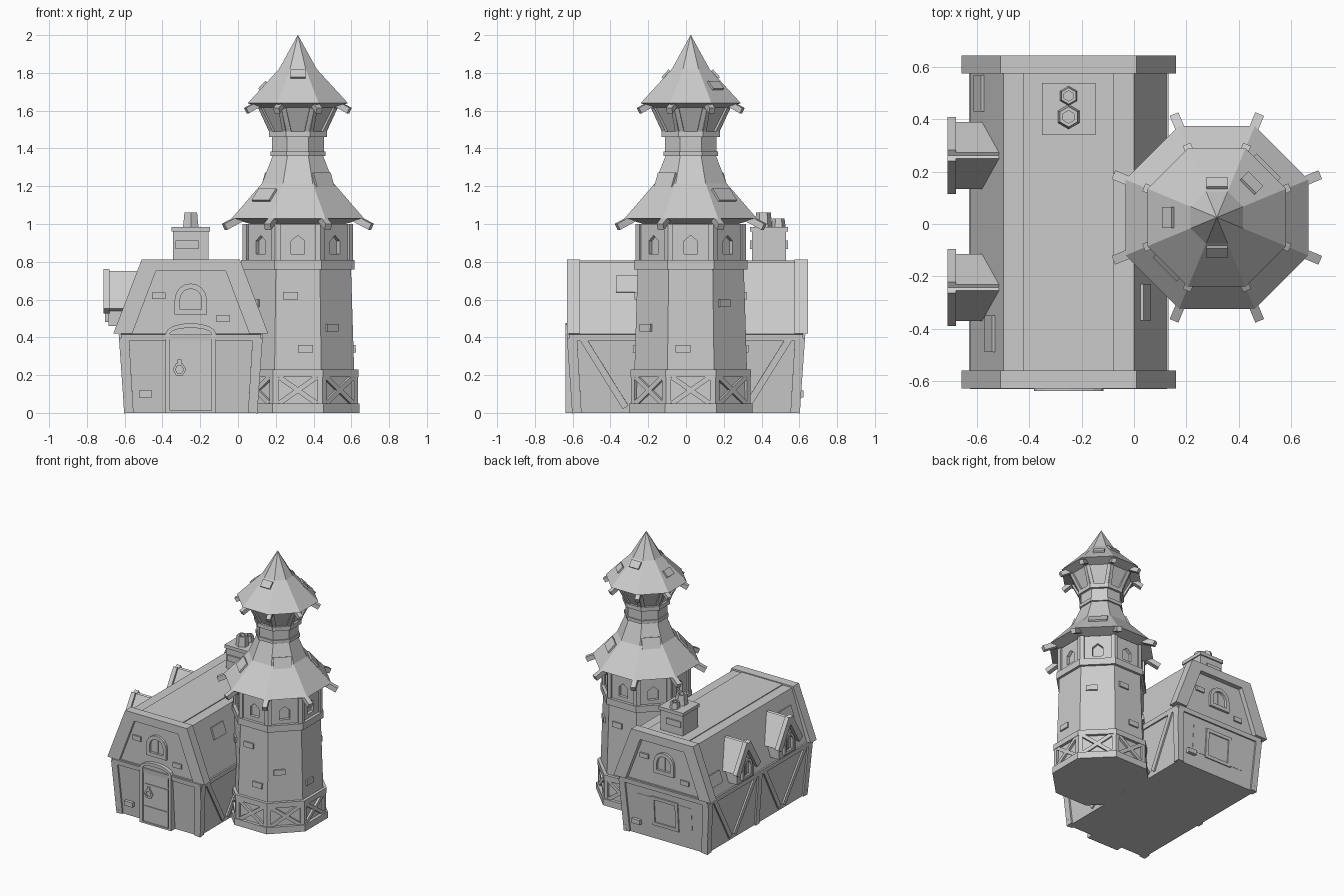
import bpy, bmesh, math
from math import sin, cos, pi, radians
from mathutils import Matrix, Vector

default_cube = bpy.data.objects.get("Cube")
if default_cube:
    bpy.data.objects.remove(default_cube)

stone = bpy.data.materials.new("stone_grey")
stone.use_nodes = True
stone.diffuse_color = (0.6, 0.6, 0.6, 1)
stone.node_tree.nodes["Principled BSDF"].inputs["Base Color"].default_value = stone.diffuse_color

SINK, RAISE = -0.01, 0.012
parts = {}


# Helpers: every shape is added to the mesh of its named part
def part(name):
    return parts.setdefault(name, bmesh.new())


def frame(origin, angle, tilt=0):
    """Wall frame: u along the wall, v up, w outward; positive tilt leans inward."""
    turn = radians(angle)
    normal, up = Vector((cos(turn), sin(turn), 0)), Vector((0, 0, 1))
    along = up.cross(normal)
    rows = along, up * cos(tilt) - normal * sin(tilt), normal * cos(tilt) + up * sin(tilt)
    return Matrix.Translation(origin) @ Matrix(rows).transposed().to_4x4()


def skin(name, loops, cyclic=False):
    """Joins loops of points with quads; open skins get end caps."""
    mesh = part(name)
    rings = [[mesh.verts.new(point) for point in loop] for loop in loops]
    if cyclic:
        rings.append(rings[0])
    else:
        mesh.faces.new(rings[0])
        mesh.faces.new(rings[-1])
    for below, above in zip(rings, rings[1:]):
        for i in range(len(below)):
            mesh.faces.new((below[i - 1], below[i], above[i], above[i - 1]))


def place(space, points, depth):
    return [space @ Vector((u, v, depth)) for u, v in points]


def prism(name, space, points, back=SINK, face=RAISE):
    skin(name, [place(space, points, back), place(space, points, face)])


def hoop(name, space, outer, inner, back=SINK, face=RAISE):
    skin(name, [place(space, outer, back), place(space, outer, face),
                place(space, inner, face), place(space, inner, back)], cyclic=True)


def bar(name, space, start, end, width, back=SINK, face=RAISE):
    start, end = Vector(start), Vector(end)
    side = (end - start).orthogonal().normalized() * width / 2
    prism(name, space, [start - side, end - side, end + side, start + side], back, face)


def box(name, space, u, v, width, height, back=SINK, face=RAISE):
    bar(name, space, (u, v - height / 2), (u, v + height / 2), width, back, face)


def loft(name, centre, rings, sides=8):
    def loop(apothem, z):
        radius = apothem / cos(pi / sides)
        angles = [pi * (2 * k + 1) / sides for k in range(sides)]
        return [(centre[0] + radius * cos(a), centre[1] + radius * sin(a), z) for a in angles]
    skin(name, [loop(*ring) for ring in rings])


def arch(half, bottom, spring, rise, steps=8):
    curve = [pi * i / steps for i in range(steps + 1)]
    return [(-half, bottom), (half, bottom)] + [
        (half * cos(a), spring + rise * sin(a)) for a in curve]


def arched_window(name, space, half, bottom, spring, border):
    inner = half - border
    hoop(name, space, arch(half, bottom, spring, half),
         arch(inner, bottom + border, spring, inner), face=RAISE * 1.5)
    bar(name, space, (0, bottom), (0, spring + inner), RAISE, face=RAISE / 2)


def mirror(points):
    return [(-u, v) for u, v in points]


# Tower
TOWER = Vector((0.317, 0.025, 0))
FACET = math.tan(pi / 8)


def tower_face(angle, apothem, z=0, tilt=0):
    out = Matrix.Rotation(radians(angle), 3, "Z") @ Vector((apothem, 0, z))
    return frame(TOWER + out, angle, tilt)


def on_cone(rings, angle, z):
    """Frame lying on the sloping face of a lofted tower part."""
    for (wide, low), (narrow, high) in zip(rings, rings[1:]):
        if low <= z <= high:
            apothem = wide + (narrow - wide) * (z - low) / (high - low)
            return tower_face(angle, apothem, z, math.atan2(wide - narrow, high - low))


def rail(name, apothem, bottom, top):
    loft(name, TOWER, [(apothem, bottom), (apothem, top)])


shaft = [(0.305, 0), (0.28, 0.8)]
lower_roof = [(0.25, 1), (0.35, 1.03), (0.19, 1.215), (0.13, 1.37)]
upper_roof = [(0.18, 1.61), (0.265, 1.64), (0.1, 1.82), (0.001, 2)]
loft("tower_shaft", TOWER, shaft)
loft("lower_roof", TOWER, lower_roof)
loft("upper_roof", TOWER, upper_roof)
loft("lantern", TOWER, [(0.137, 1.36), (0.137, 1.49), (0.2, 1.62)])
rail("tower_base_rail", 0.327, 0, 0.05)
rail("tower_base_rail", 0.32, 0.19, 0.23)
rail("tower_collar", 0.3, 0.76, 0.81)
rail("lookout_core", 0.255, 0.8, 1)
rail("lantern_rail", 0.145, 1.36, 1.385)
rail("lantern_rail", 0.154, 1.46, 1.49)

BASE, LOOKOUT, WALL = 0.317, 0.292, 0.278
sill, shoulder, peak, jamb = 0.84, 0.91, 0.94, 0.036
niche = [(0, 0.8), (WALL * FACET, 0.8), (WALL * FACET, 1), (0, 1),
         (0, peak), (jamb, shoulder), (jamb, sill), (0, sill)]
for k in range(8):
    angle = 45 * k
    axis = tower_face(angle, 0)
    strut_space = on_cone([(0.14, 1.49), (0.2, 1.62)], angle, 1.49)
    for s in (1, -1):
        # Cross braces and corner plates
        bar("base_braces", axis, (-0.1 * s, 0.05), (0.1 * s, 0.19), 0.026, 0.29, BASE)
        for name, apothem, middle in (("base_posts", BASE, 0.12), ("lookout_posts", LOOKOUT, 0.9)):
            box(name, axis, s * (apothem * FACET - 0.014), middle, 0.028, 0.2, 0.25, apothem)
        # Lookout walls with pointed niches
        prism("lookout_walls", axis, niche if s > 0 else mirror(niche), 0.25, WALL)
        # Angled struts under the top roof
        bar("lantern_struts", strut_space, (s * 0.047, 0), (s * 0.075, 0.14), 0.025)
    # Rafter ends at the corners
    radial = frame(TOWER, angle + 22.5 - 90)
    bar("lower_rafters", radial, (0.29, 1.05), (0.42, 0.985), 0.036, -0.018, 0.018)
    bar("upper_rafters", radial, (0.2, 1.65), (0.295, 1.6), 0.032, -0.016, 0.016)

# Loose shingles and bricks on the tower
for side, angle in enumerate((45, 135, 225, 315)):
    z = 1.23 if side % 2 else 1.15
    box("tower_shingles", on_cone(lower_roof, angle, z), 0, 0, 0.13, 0.08)
for angle in (-90, 90, 180, 45):
    z = 1.79 if abs(angle) == 90 else 1.73
    box("tower_shingles", on_cone(upper_roof, angle, z), 0, 0, 0.08, 0.055)
for side, z in enumerate((0.62, 0.45, 0.34, 0.58)):
    for turn in (-90, 90):
        box("tower_bricks", on_cone(shaft, turn + 45 * side, z), -0.04, 0, 0.08, 0.04)
        box("tower_bricks", on_cone(shaft, turn, 0.34), 0.04, 0, 0.08, 0.04)

# House walls, flaring outward to the eaves
MIDDLE, WIDE, LONG, FLARE, EAVE, GABLE = -0.25, 0.34, 0.59, 0.03, 0.42, 0.61
lean = -FLARE / EAVE
corners = [(-1, -1), (1, -1), (1, 1), (-1, 1)]
skin("house_walls", [[(MIDDLE + a * (WIDE + grow), b * (LONG + grow), z) for a, b in corners]
                     for grow, z in ((0, 0), (FLARE, EAVE))])


def gambrel(eave, ridge, top):
    return [(eave, EAVE), (ridge, top), (-ridge, top), (-eave, EAVE)]


# Roof, ridge panel and gable trims
house = frame((MIDDLE, 0, 0), -90)
ROOF_EAVE, ROOF_RIDGE, ROOF_TOP = 0.375, 0.25, 0.8
prism("house_gables", house, gambrel(0.36, 0.24, 0.79), -GABLE, GABLE)
prism("house_roof", house, gambrel(ROOF_EAVE, ROOF_RIDGE, ROOF_TOP), -0.58, 0.57)
box("ridge_panel", house, 0, ROOF_TOP, 0.345, RAISE, -0.58, 0.57)
trim = gambrel(0.41, 0.26, 0.812) + gambrel(0.31, 0.185, 0.75)[::-1]
prism("gable_trims", house, trim, 0.56, 0.63)
prism("gable_trims", house, trim, -0.645, -0.575)

# Timber frame
for angle, half, reach in ((-90, WIDE, LONG), (90, WIDE, LONG), (0, LONG, WIDE), (180, LONG, WIDE)):
    foot = Matrix.Rotation(radians(angle), 3, "Z") @ Vector((reach, 0, 0))
    wall = frame(foot + Vector((MIDDLE, 0, 0)), angle, lean)
    bar("timber_beams", wall, (-half - FLARE, 0.4), (half + FLARE, 0.4), 0.035)
    for s in (1, -1):
        bar("timber_posts", wall, (s * (half - RAISE), 0), (s * (half + RAISE), 0.4), 0.05)
        if half == LONG:
            bar("timber_braces", wall, (s * 0.55, 0.4), (s * 0.32, 0.03), 0.035)
            bar("timber_braces", wall, (s * 0.05, 0.4), (s * 0.27, 0.03), 0.035)
    if half == LONG:
        box("timber_posts", wall, 0, 0.2, 0.045, 0.4)

# Arched windows and loose bricks on both gables
front, back = (frame((MIDDLE, s * GABLE, 0), s * 90) for s in (-1, 1))
for gable in (front, back):
    arched_window("gable_windows", gable, 0.085, 0.52, 0.6, 0.028)
    for u, z in ((-0.17, 0.62), (0.17, 0.5), (-0.24, 0.1)):
        box("wall_bricks", gable, u, z, 0.07, 0.035, 2 * SINK)

# Front door with frame, panels and knocker
prism("door", front, arch(0.115, 0, EAVE, 0.03), -0.03)
hoop("door_frame", front, arch(0.133, 0, EAVE, 0.055), arch(0.11, RAISE, EAVE, 0.03), -0.03, 0.028)
for z, height in ((0.07, 0.12), (0.22, 0.16), (0.36, 0.09)):
    box("door_panels", front, 0, z, 0.2, height, face=RAISE * 1.5)


def hexagon(radius):
    return [(radius * cos(pi * i / 3) - 0.06, radius * sin(pi * i / 3) + 0.23) for i in range(6)]


hoop("door_knocker", front, hexagon(0.036), hexagon(0.022), face=0.028)
box("door_knocker", front, -0.06, 0.265, 0.02, 0.035, face=0.028)

# Rear window with shutters
rear = frame((MIDDLE, LONG, 0.22), 90, lean)
box("rear_window", rear, 0, 0, 0.2, 0.2, face=RAISE / 2)
box("rear_window_bars", rear, 0, 0, RAISE, 0.2)
box("rear_window_bars", rear, 0, 0, 0.2, RAISE)
for s in (1, -1):
    box("rear_window_frame", rear, s * 0.1, 0, 0.025, 0.225, face=RAISE * 2)
    box("rear_window_frame", rear, 0, s * 0.1, 0.175, 0.025, face=RAISE * 2)
    box("shutters", rear, s * 0.17, 0, 0.11, 0.2, face=RAISE * 1.5)

# Dormers
for y in (0.262, -0.243):
    dormer = frame((-0.685, y, 0), 180)
    prism("dormer_walls", dormer, arch(0.1, 0.46, 0.55, 0.19, steps=2), -0.13, 0)
    arched_window("dormer_windows", dormer, 0.058, 0.48, 0.57, 0.02)
    for s in (1, -1):
        bar("dormer_roofs", dormer, (0, 0.745), (s * 0.118, 0.545), 0.025, -0.24, 0)
        bar("dormer_trims", dormer, (0, 0.748), (s * 0.126, 0.54), 0.05, -0.005, 0.028)

# Loose shingles on the house roof
pitch = (ROOF_EAVE - ROOF_RIDGE) / (ROOF_TOP - EAVE)
for s, y, z in ((-1, 0.5, 0.53), (-1, -0.42, 0.66), (1, -0.3, 0.68)):
    x = MIDDLE + s * (ROOF_EAVE - pitch * (z - EAVE))
    box("house_shingles", frame((x, y, z), 90 - 90 * s, math.atan(pitch)), 0, 0, 0.14, 0.09)

# Chimney
stack = frame((MIDDLE, 0.44, 0), -90)
box("chimney", stack, 0, 0.87, 0.19, 0.2, -0.09, 0.09)
box("chimney_cap", stack, 0, 0.972, 0.205, 0.025, -0.1, 0.1)
box("chimney_bricks", stack, -0.02, 0.89, 0.12, 0.045, -0.1, 0.1)
for y, radius, top in ((0.41, 0.042, 1.06), (0.49, 0.034, 1.03)):
    rings = [(radius, 0.97), (radius * 0.8, top), (radius / 2, top), (radius / 2, top - FLARE)]
    loft("chimney_pots", (MIDDLE, y), rings, sides=6)

# Turn the parts into objects
for name, shape in parts.items():
    bmesh.ops.recalc_face_normals(shape, faces=shape.faces)
    mesh = bpy.data.meshes.new(name)
    shape.to_mesh(mesh)
    shape.free()
    mesh.materials.append(stone)
    bpy.context.collection.objects.link(bpy.data.objects.new(name, mesh))
